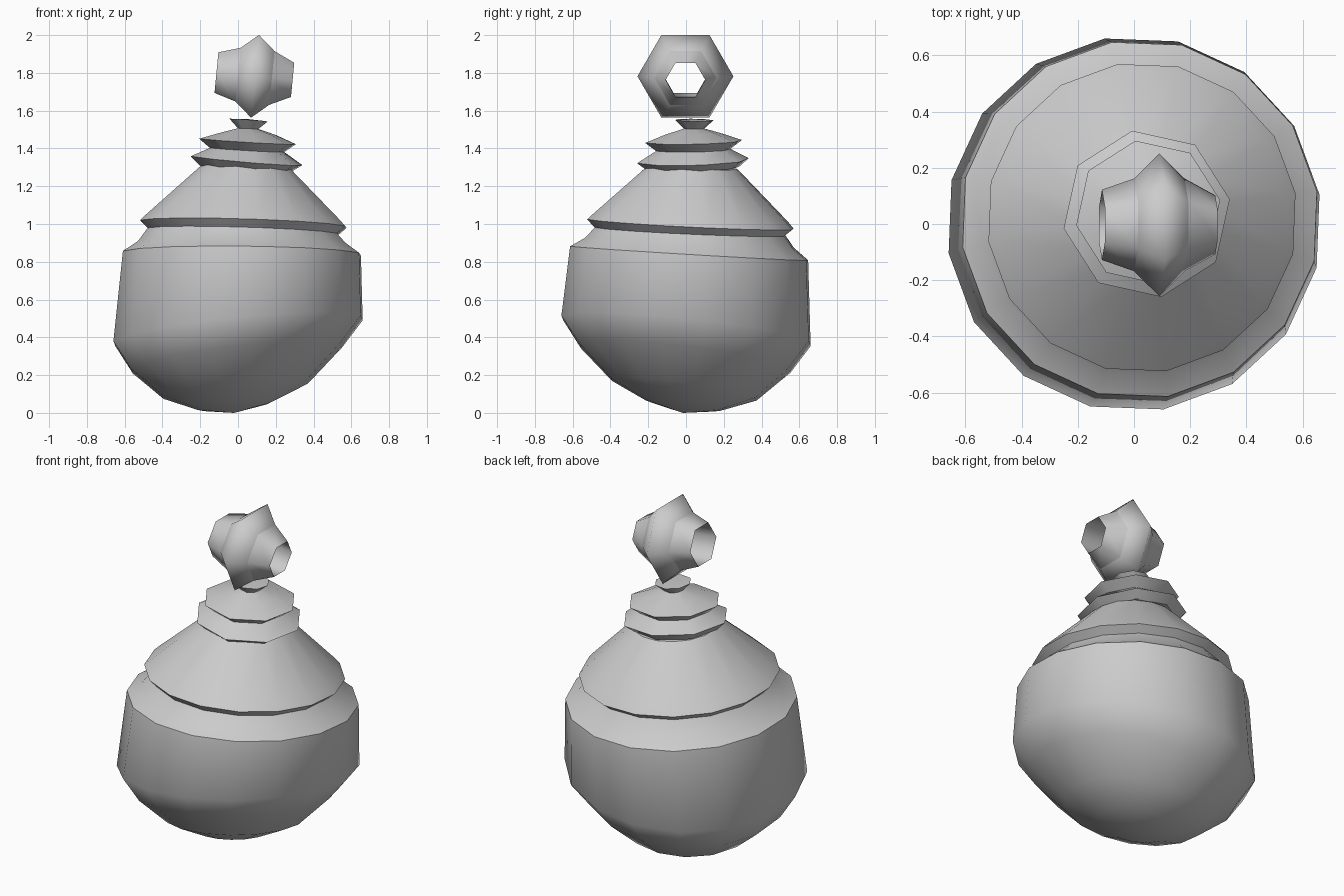
import bpy, bmesh
from math import sin, cos, radians, tau
from mathutils import Matrix

if "Cube" in bpy.data.objects:
    bpy.data.objects.remove(bpy.data.objects["Cube"], do_unlink=True)

GREY = 0.6
grey = bpy.data.materials.new("plain grey")
grey.use_nodes = True
grey.diffuse_color = (GREY, GREY, GREY, 1)
grey.node_tree.nodes["Principled BSDF"].inputs["Base Color"].default_value = (GREY, GREY, GREY, 1)


def lathe(name, rings, sides, phase=0, lean=(0, 0), base=0, loop=False, matrix=None):
    """Turned shape; each ring is (radius, height, slope x, slope y, sharp).
    The axis leans with height, radius 0 makes a pole, loop joins last to first."""
    bm = bmesh.new()
    loops = []
    for r, z, sx, sy, sharp in rings:
        ox, oy = lean[0] * (z - base), lean[1] * (z - base)
        verts = []
        for i in range(sides if r else 1):
            a = radians(phase) + tau * i / sides
            x, y = r * cos(a), r * sin(a)
            verts.append(bm.verts.new((ox + x, oy + y, z + sx * x + sy * y)))
        loops.append(verts)
    pairs = list(zip(loops, loops[1:]))
    if loop:
        pairs.append((loops[-1], loops[0]))
    for low, high in pairs:
        for i in range(sides):
            j = (i + 1) % sides
            corners = [low[i % len(low)], low[j % len(low)], high[j % len(high)], high[i % len(high)]]
            bm.faces.new(list(dict.fromkeys(corners)))
    for face in bm.faces:
        face.smooth = True
    # hard creases run around the marked rings only
    for verts, ring in zip(loops, rings):
        if ring[-1]:
            for i, v in enumerate(verts):
                edge = bm.edges.get((v, verts[(i + 1) % sides]))
                edge.smooth = False
    bmesh.ops.recalc_face_normals(bm, faces=bm.faces)
    mesh = bpy.data.meshes.new(name)
    bm.to_mesh(mesh)
    bm.free()
    mesh.materials.append(grey)
    obj = bpy.data.objects.new(name, mesh)
    bpy.context.collection.objects.link(obj)
    if matrix:
        obj.matrix_world = matrix
    return obj


LEAN = dict(lean=(0.05, 0.04), base=0.43)

# Round body with its shoulder and collar
lathe("body", [
    (0, 0.0, 0, 0, False),
    (0.2, 0.042, 0.1, -0.14, False),
    (0.39, 0.125, 0.1, -0.14, False),
    (0.565, 0.29, 0.12, -0.12, False),
    (0.668, 0.435, 0.1, -0.107, False),
    (0.638, 0.845, -0.01, -0.06, True),
    (0.56, 0.9, -0.01, -0.05, False),
    (0.51, 0.962, -0.03, -0.045, True),
    (0, 0.965, 0, 0, False),
], 16, 9, **LEAN)

# Conical lid with a bevelled rim
lathe("lid", [
    (0, 0.962, 0, 0, False),
    (0.51, 0.96, -0.03, -0.045, True),
    (0.553, 1.0, -0.03, -0.05, True),
    (0.525, 1.03, -0.03, -0.045, False),
    (0.24, 1.3, -0.04, -0.04, True),
    (0, 1.3, 0, 0, False),
], 16, 9, **LEAN)

# Stacked flared frills of the neck
lathe("neck_frills", [
    (0, 1.29, 0, 0, False),
    (0.25, 1.295, -0.06, 0.02, True),
    (0.3, 1.335, -0.085, 0.03, True),
    (0.2, 1.392, -0.06, 0.02, True),
    (0.26, 1.437, -0.06, 0.02, True),
    (0.15, 1.477, -0.04, 0.01, False),
    (0.055, 1.505, -0.04, 0, True),
    (0.103, 1.55, -0.07, -0.02, True),
    (0, 1.555, 0, 0, False),
], 8, 10, **LEAN)

# Six-sided ridged bead lying across the top, bored through
upright_to_side = Matrix(((0, 0, 1, 0), (1, 0, 0, 0), (0, 1, 0, 0), (0, 0, 0, 1)))
place = Matrix.Translation((0.09, -0.003, 1.782)) @ Matrix.Rotation(radians(5.5), 4, "Y") @ upright_to_side
profile = [(0.125, -0.205), (0.165, -0.09), (0.254, 0), (0.165, 0.09), (0.105, 0.2)]
lathe("top_bead", [(r, z, 0, 0, r < 0.2) for r, z in profile], 6, loop=True, matrix=place)
